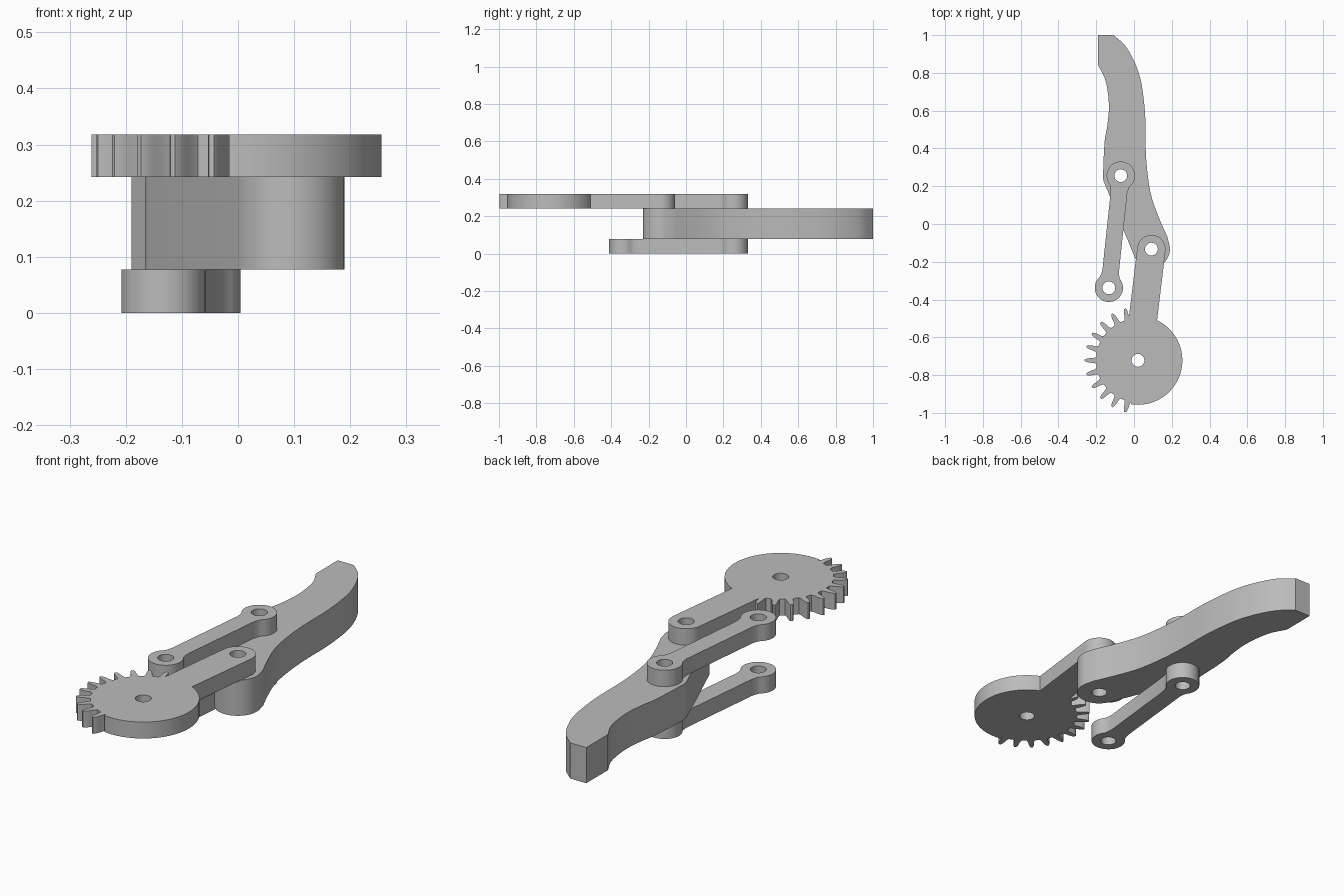
import bpy
import bmesh
from math import sin, cos, radians, degrees, asin, atan2
from mathutils import Vector

cube = bpy.data.objects.get("Cube")
if cube:
    bpy.data.objects.remove(cube, do_unlink=True)

grey = bpy.data.materials.new("plain grey")
grey.use_nodes = True
grey.diffuse_color = (0.5, 0.5, 0.5, 1)
grey.node_tree.nodes["Principled BSDF"].inputs["Base Color"].default_value = (0.5, 0.5, 0.5, 1)

# Shared dimensions
GEAR = Vector((0.021, -0.722))
ELBOW = Vector((0.092, -0.133))
KNUCKLE = Vector((-0.07, 0.256))
ANCHOR = Vector((-0.133, -0.338))
HOLE, BOSS = 0.034, 0.075
LOW, MID, TOP = 0.077, 0.242, 0.318


def polar(centre, radius, deg):
    return centre + radius * Vector((cos(radians(deg)), sin(radians(deg))))


def arc(centre, radius, start, end, steps=24):
    return [polar(centre, radius, start + (end - start) * i / steps) for i in range(steps + 1)]


def spline(points, steps=5):
    """Smooth curve through the given points."""
    p = [Vector(q) for q in points]
    p = [2 * p[0] - p[1]] + p + [2 * p[-1] - p[-2]]
    out = []
    for a, b, c, d in zip(p, p[1:], p[2:], p[3:]):
        for i in range(steps):
            t = i / steps
            out.append(b + 0.5 * t * (c - a + t * (2 * a - 5 * b + 4 * c - d
                                                   + t * (3 * (b - c) + d - a))))
    return out + [p[-2]]


def plate(name, outline, holes, bottom, top):
    """Extruded flat outline with round through holes."""
    bm = bmesh.new()
    edges = []
    for loop in [outline] + [arc(h, HOLE, 0, 360)[:-1] for h in holes]:
        verts = [bm.verts.new((p.x, p.y, bottom)) for p in loop]
        edges += [bm.edges.new((v, verts[i - 1])) for i, v in enumerate(verts)]
    bmesh.ops.triangle_fill(bm, edges=edges, use_beauty=True, normal=(0, 0, 1))
    grown = bmesh.ops.extrude_face_region(bm, geom=bm.faces[:], use_keep_orig=True)
    moved = [g for g in grown["geom"] if isinstance(g, bmesh.types.BMVert)]
    bmesh.ops.translate(bm, verts=moved, vec=(0, 0, top - bottom))
    bmesh.ops.recalc_face_normals(bm, faces=bm.faces[:])
    mesh = bpy.data.meshes.new(name)
    bm.to_mesh(mesh)
    bm.free()
    mesh.materials.append(grey)
    obj = bpy.data.objects.new(name, mesh)
    bpy.context.collection.objects.link(obj)
    bpy.ops.object.select_all(action="DESELECT")
    obj.select_set(True)
    bpy.context.view_layer.objects.active = obj
    bpy.ops.object.shade_smooth_by_angle(angle=radians(25))
    return obj


# Gear arm: partial gear, plain disc and a rounded lever
DISC, ROOT = 0.235, 0.222
reach = ELBOW - GEAR
aim = degrees(atan2(reach.y, reach.x))
spread = degrees(asin(BOSS / DISC))
outline = arc(ELBOW, BOSS, aim - 90, aim + 90)
outline.append(polar(GEAR, DISC, aim + spread))
flank = [(4.6, ROOT), (3.3, 0.235), (2.7, 0.255), (1.9, 0.273), (0.9, 0.282)]
tooth = [(-a, r) for a, r in flank] + flank[::-1]
for k in range(-5, 6):
    middle = 180 + 15.2 * k
    for offset, radius in tooth:
        if middle + offset > aim + spread + 0.2:
            outline.append(polar(GEAR, radius, middle + offset))
outline += arc(GEAR, DISC, 261, 360 + aim - spread, 48)
plate("gear_arm", outline, [GEAR, ELBOW], MID, TOP)

# Finger: curved jaw with two rounded pivot corners
outer = spline([(-0.108, 1.0), (-0.045, 0.942), (0.003, 0.857), (0.034, 0.767),
                (0.05, 0.672), (0.06, 0.556), (0.062, 0.397), (0.072, 0.265),
                (0.093, 0.143), (0.135, 0.026), (0.177, -0.069)])
inner = spline([(-0.163, 0.28), (-0.161, 0.344), (-0.154, 0.45), (-0.14, 0.53),
                (-0.133, 0.635), (-0.15, 0.757), (-0.19, 0.841)])
outline = outer + arc(ELBOW, 0.098, 20, -158) + arc(KNUCKLE, 0.095, 202, 172, 6)
outline += inner + [Vector((-0.19, 1.0))]
plate("finger", outline, [ELBOW, KNUCKLE], LOW, MID)

# Links: matching dog-bone bars above and below the finger
span = KNUCKLE - ANCHOR
along = span.normalized()
across = Vector((-along.y, along.x))
aim = degrees(atan2(along.y, along.x))


def neck(side):
    return [ANCHOR + along * u + across * side * v
            for u, v in ((0.068, 0.048), (0.09, 0.044),
                         (span.length - 0.09, 0.044), (span.length - 0.068, 0.048))]


outline = arc(ANCHOR, BOSS, aim + 45, aim + 315) + neck(-1)
outline += arc(KNUCKLE, BOSS, aim - 135, aim + 135) + neck(1)[::-1]
for name, bottom, top in (("upper_link", MID, TOP), ("lower_link", 0, LOW)):
    plate(name, outline, [ANCHOR, KNUCKLE], bottom, top)
